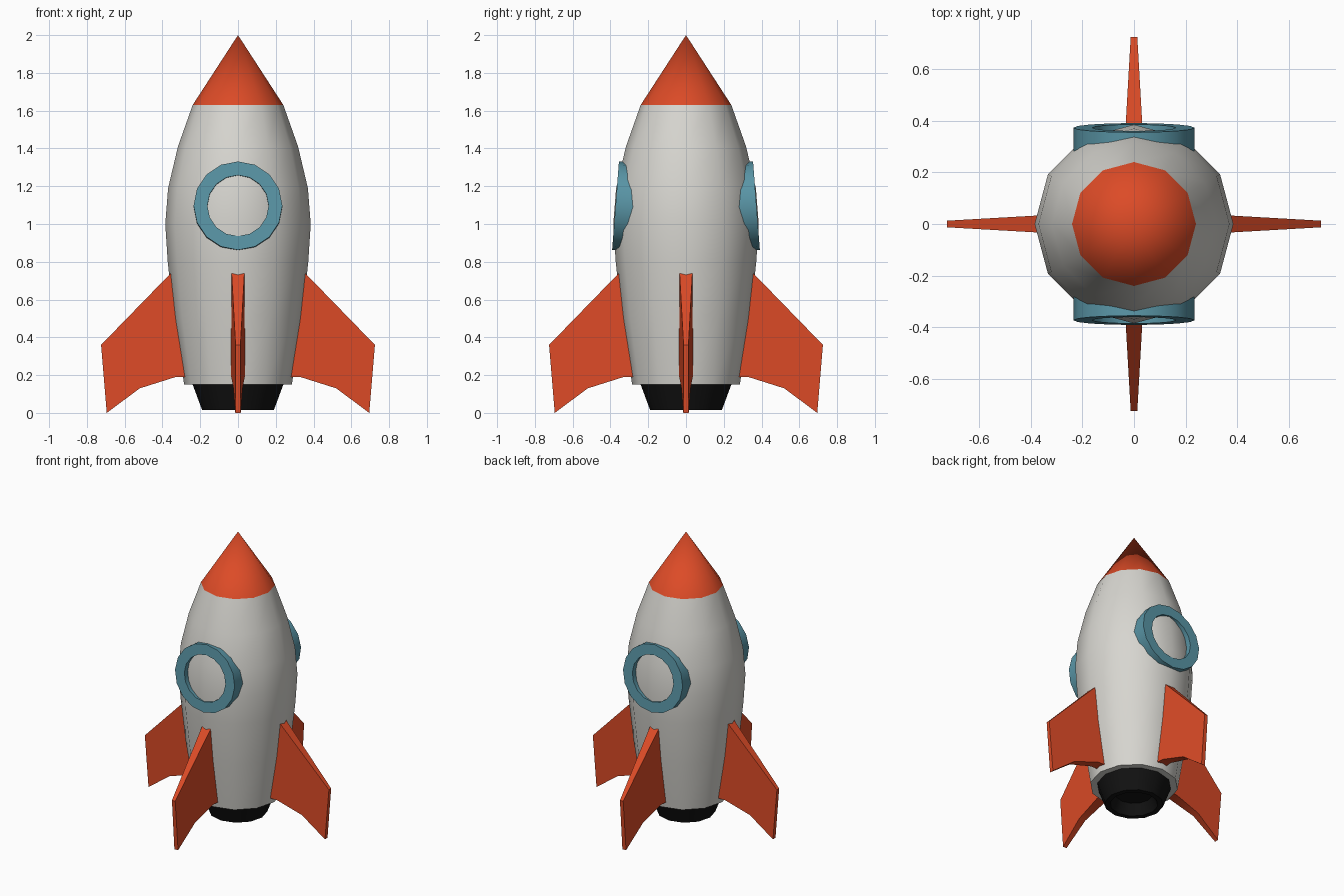
import bpy, bmesh, math
from mathutils import Matrix

if "Cube" in bpy.data.objects:
    bpy.data.objects.remove(bpy.data.objects["Cube"])


def material(name, rgb):
    m = bpy.data.materials.new(name)
    m.diffuse_color = (*rgb, 1)
    m.use_nodes = True
    m.node_tree.nodes["Principled BSDF"].inputs["Base Color"].default_value = m.diffuse_color
    return m


RED = material("red_paint", (0.72, 0.07, 0.02))
BLUE = material("blue_trim", (0.10, 0.30, 0.38))
BLACK = material("black_metal", (0.006, 0.006, 0.006))
WHITE = material("hull_paint", (0.68, 0.67, 0.63))


def finish(name, bm, mat):
    bmesh.ops.remove_doubles(bm, verts=bm.verts, dist=1e-5)
    bmesh.ops.recalc_face_normals(bm, faces=bm.faces)
    me = bpy.data.meshes.new(name)
    bm.to_mesh(me)
    bm.free()
    me.materials.append(mat)
    ob = bpy.data.objects.new(name, me)
    bpy.context.collection.objects.link(ob)
    bpy.ops.object.select_all(action='DESELECT')
    ob.select_set(True)
    bpy.context.view_layer.objects.active = ob
    bpy.ops.object.shade_smooth_by_angle(angle=math.radians(40))
    return ob


def revolve(name, profile, sides, mat, closed=False, matrix=Matrix()):
    """Spin an (r, z) profile about z, then place it with matrix."""
    bm = bmesh.new()
    rings = []
    for i in range(sides):
        a = 2 * math.pi * i / sides
        rings.append([bm.verts.new(matrix @ Matrix.Rotation(a, 4, 'Z') @ Matrix.Translation((r, 0, z)).to_translation())
                      for r, z in profile])
    n = len(profile)
    for i in range(sides):
        p, q = rings[i], rings[(i + 1) % sides]
        for j in range(n if closed else n - 1):
            k = (j + 1) % n
            bm.faces.new((p[j], q[j], q[k], p[k]))
    bmesh.ops.dissolve_degenerate(bm, dist=1e-6, edges=bm.edges)
    return finish(name, bm, mat)


# Hull, nose cone and hollow engine nozzle
revolve("hull", [(0.2, 0.15), (0.285, 0.15), (0.34, 0.5), (0.372, 0.8), (0.385, 1.0),
                 (0.37, 1.19), (0.318, 1.41), (0.24, 1.63)], 12, WHITE)
revolve("nose_cone", [(0.24, 1.63), (0, 2.0)], 12, RED)
revolve("nozzle", [(0.24, 0.15), (0.19, 0.015), (0.155, 0.015), (0.12, 0.09), (0, 0.09)], 12, BLACK)

# Porthole rings, front and back, leaning with the hull
for name, turn in (("front_porthole", 0), ("back_porthole", math.pi)):
    place = (Matrix.Rotation(turn, 4, 'Z') @ Matrix.Translation((0, -0.373, 1.097))
             @ Matrix.Rotation(math.radians(90 - 4.4), 4, 'X'))
    revolve(name, [(0.235, 0), (0.235, -0.13), (0.162, -0.13), (0.162, 0)], 16, BLUE, True, place)

# Four swept fins, thinning toward the tip
FIN = [(0.30, 0.797), (0.725, 0.36), (0.695, 0.0), (0.52, 0.13), (0.33, 0.19), (0.26, 0.19)]
for i, name in enumerate(("right_fin", "back_fin", "left_fin", "front_fin")):
    bm = bmesh.new()
    rot = Matrix.Rotation(i * math.pi / 2, 4, 'Z')
    sides = []
    for s in (-1, 1):
        vs = [bm.verts.new(rot @ Matrix.Translation((x, s * (0.037 - 0.057 * (x - 0.3)), z)).to_translation())
              for x, z in FIN]
        bm.faces.new(vs)
        sides.append(vs)
    a, b = sides
    for j in range(len(FIN)):
        k = (j + 1) % len(FIN)
        bm.faces.new((a[j], a[k], b[k], b[j]))
    finish(name, bm, RED)
